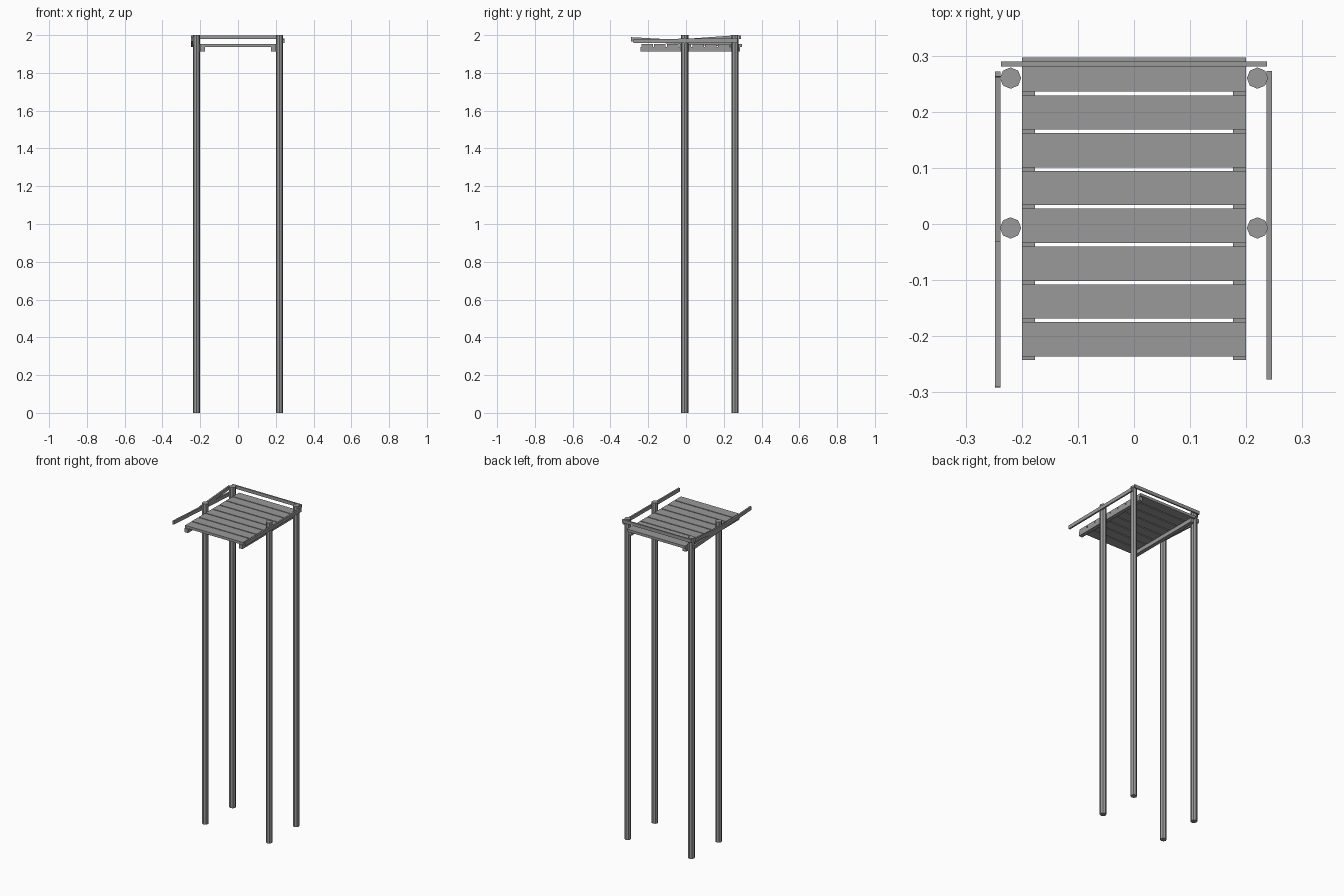
import bpy
import math
from mathutils import Vector

cube = bpy.data.objects.get("Cube")
if cube:
    bpy.data.objects.remove(cube, do_unlink=True)

wood = bpy.data.materials.new("weathered_grey")
wood.use_nodes = True
GREY = (0.32, 0.32, 0.32, 1.0)
wood.diffuse_color = GREY
wood.node_tree.nodes["Principled BSDF"].inputs["Base Color"].default_value = GREY


def finish(name):
    obj = bpy.context.object
    obj.name = name
    obj.data.materials.append(wood)
    return obj


def board(name, low, high):
    """Axis-aligned board between two corners."""
    a, b = Vector(low), Vector(high)
    bpy.ops.mesh.primitive_cube_add(size=1, location=(a + b) / 2)
    bpy.context.object.scale = b - a
    return finish(name)


def side_rail(name, x, front, back, height=0.022, width=0.01):
    """Tilted rail whose centre line runs from front (y, z) to back (y, z)."""
    dy, dz = back[0] - front[0], back[1] - front[1]
    centre = (x, (front[0] + back[0]) / 2, (front[1] + back[1]) / 2)
    bpy.ops.mesh.primitive_cube_add(size=1, location=centre,
                                    rotation=(math.atan2(dz, dy), 0, 0))
    bpy.context.object.scale = (width, math.hypot(dy, dz), height)
    return finish(name)


# Four tall octagonal posts and two joists
for side, label in ((-1, "right"), (1, "left")):
    for y, place in ((-0.007, "front"), (0.26, "back")):
        bpy.ops.mesh.primitive_cylinder_add(vertices=8, radius=0.019, depth=2,
                                            location=(side * 0.22, y, 1))
        finish(f"{place}_{label}_post")
    inner, outer = sorted((side * 0.176, side * 0.2))
    board(f"{label}_joist", (inner, -0.242, 1.912), (outer, 0.285, 1.936))

# Deck planks with narrow gaps
PITCH, PLANK = 0.0674, 0.061
for i in range(8):
    y = -0.236 + i * PITCH
    board(f"deck_plank_{i + 1}", (-0.2, y, 1.936), (0.2, y + PLANK, 1.952))

# Guard rails: level back rail, one left rail, two forked right rails
board("back_rail", (-0.237, 0.281, 1.979), (0.237, 0.29, 1.999))
side_rail("left_rail", 0.241, (-0.277, 1.968), (0.273, 1.972))
side_rail("right_lower_rail", -0.243, (-0.291, 1.978), (0.271, 1.947))
side_rail("right_upper_rail", -0.243, (-0.03, 1.967), (0.263, 1.988))
